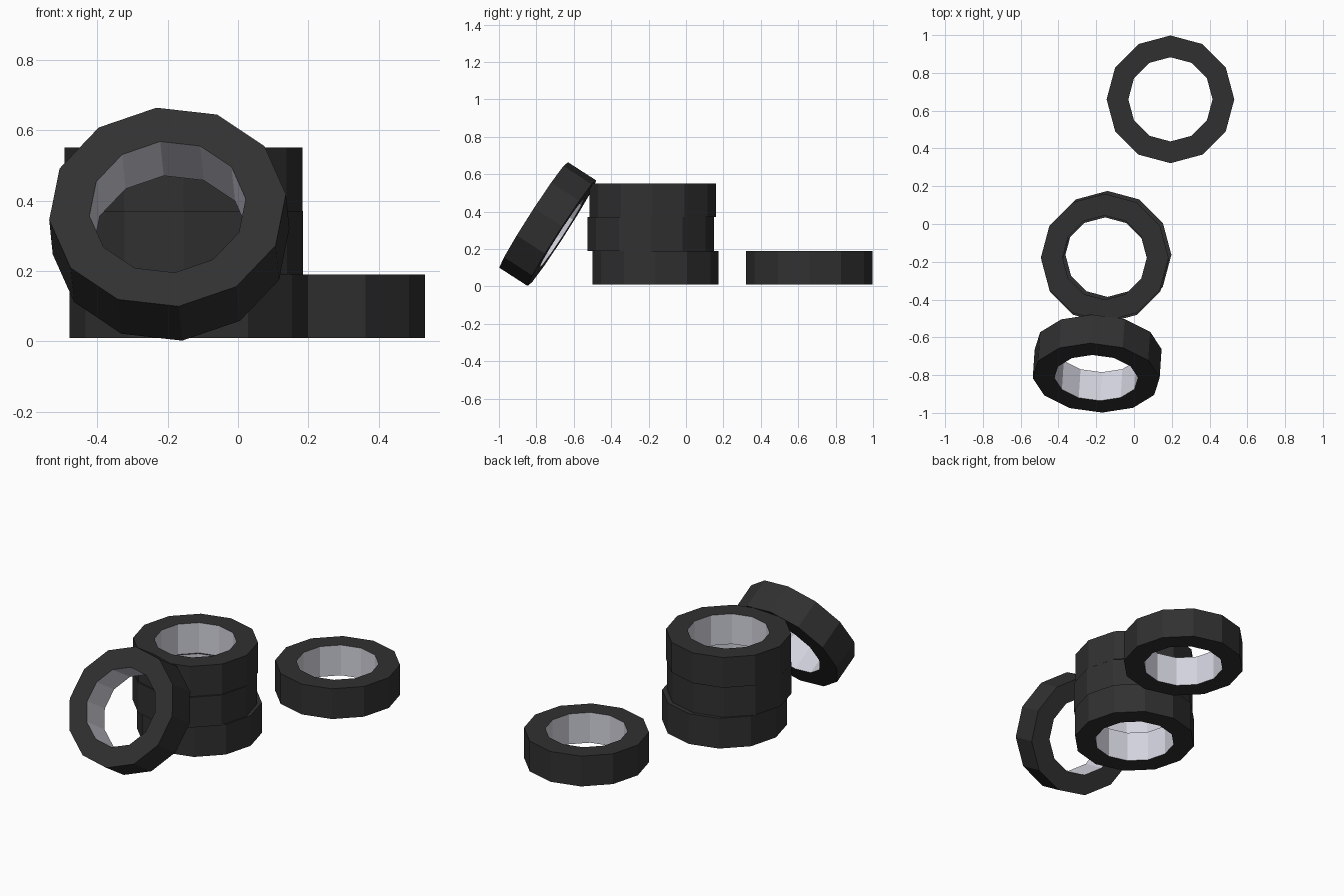
import bpy
import math
from mathutils import Matrix, Vector

if "Cube" in bpy.data.objects:
    bpy.data.objects.remove(bpy.data.objects["Cube"])

SIDES = 12
OUTER, INNER, HALF = 0.338, 0.223, 0.09


def material(name, color):
    mat = bpy.data.materials.new(name)
    mat.diffuse_color = (*color, 1)
    mat.use_nodes = True
    mat.node_tree.nodes["Principled BSDF"].inputs["Base Color"].default_value = mat.diffuse_color
    return mat


rubber = material("dark rubber", (0.03, 0.03, 0.03))
lining = material("pale grey lining", (0.65, 0.65, 0.73))


def tire(name, matrix):
    """Twelve-sided ring: a rectangular section swept round the axis."""
    section = [(OUTER, -HALF), (OUTER, HALF), (INNER, HALF), (INNER, -HALF)]
    verts, faces, slots = [], [], []
    for i in range(SIDES):
        a = 2 * math.pi * i / SIDES
        verts += [(r * math.cos(a), r * math.sin(a), z) for r, z in section]
        n = (i + 1) % SIDES
        for k in range(4):
            m = (k + 1) % 4
            faces.append((4 * i + k, 4 * n + k, 4 * n + m, 4 * i + m))
            slots.append(1 if k == 2 else 0)  # inner wall is pale
    mesh = bpy.data.meshes.new(name)
    mesh.from_pydata(verts, [], faces)
    mesh.materials.append(rubber)
    mesh.materials.append(lining)
    for poly, slot in zip(mesh.polygons, slots):
        poly.material_index = slot
    obj = bpy.data.objects.new(name, mesh)
    obj.matrix_world = matrix
    bpy.context.collection.objects.link(obj)


# Flat tires: one alone, three in a stack
for name, pos in (
    ("lone_tire", (0.193, 0.66, 0.10)),
    ("stack_tire_bottom", (-0.14, -0.163, 0.10)),
    ("stack_tire_middle", (-0.153, -0.188, 0.28)),
    ("stack_tire_top", (-0.155, -0.178, 0.46)),
):
    tire(name, Matrix.Translation(pos))

# Leaning tire: its axis points back and down
axis = Vector((-0.01, -0.152, 0.098)).normalized()
u = Vector((0.335, 0.0, 0.0375))
u = (u - axis * u.dot(axis)).normalized()
v = axis.cross(u)
lean = Matrix((u, v, axis)).transposed().to_4x4()
tire("leaning_tire", Matrix.Translation((-0.195, -0.739, 0.333)) @ lean)
